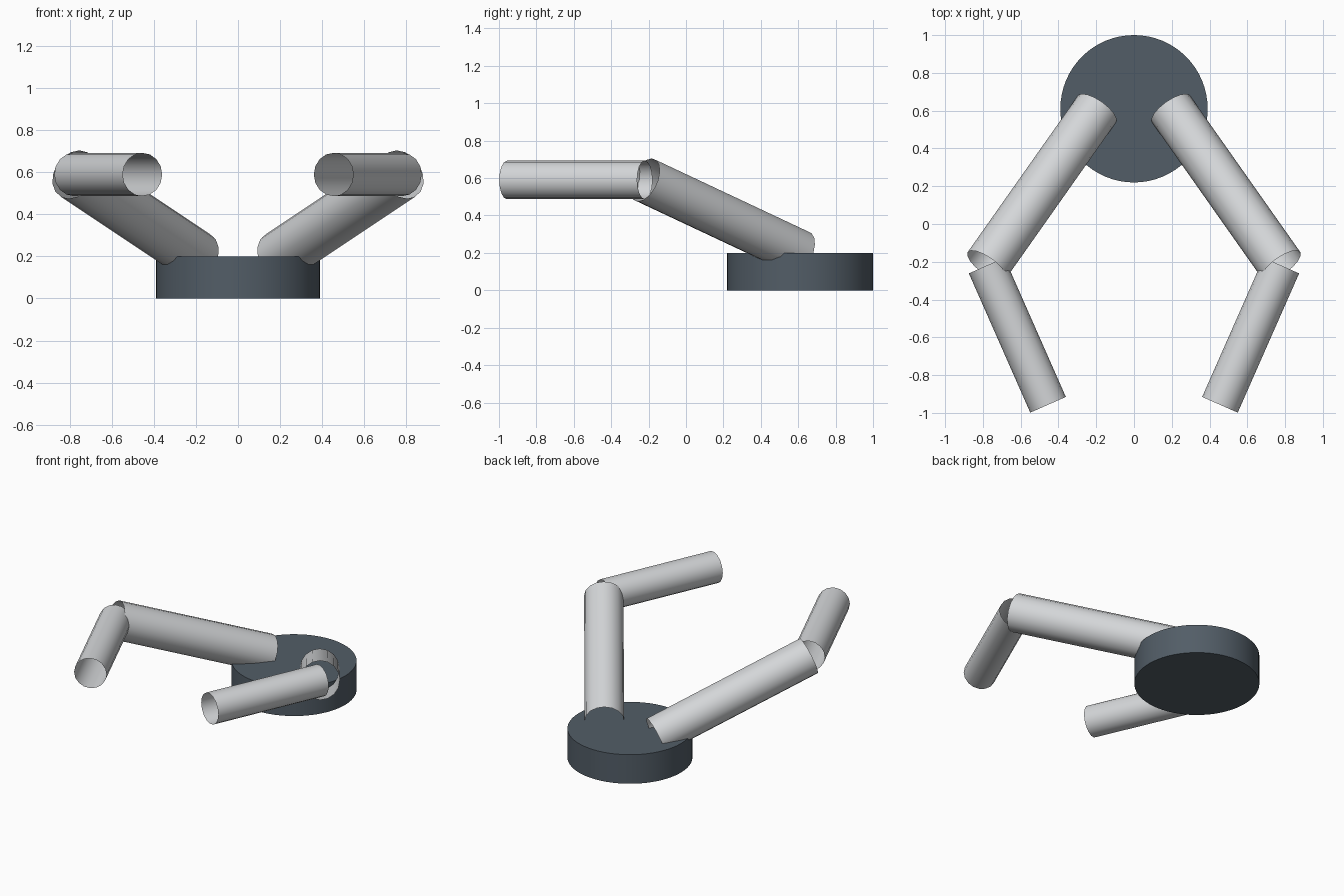
import bpy
from math import radians
from mathutils import Vector

cube = bpy.data.objects.get("Cube")
if cube:
    bpy.data.objects.remove(cube, do_unlink=True)


def make_material(name, color):
    mat = bpy.data.materials.new(name)
    mat.use_nodes = True
    mat.diffuse_color = (*color, 1)
    mat.node_tree.nodes["Principled BSDF"].inputs["Base Color"].default_value = (*color, 1)
    return mat


slate = make_material("dark slate", (0.085, 0.11, 0.135))
silver = make_material("light silver", (0.66, 0.675, 0.69))


def cylinder(name, start, end, radius, sides, mat, cap):
    """Smooth cylinder running between two points, open or capped."""
    start, end = Vector(start), Vector(end)
    axis = end - start
    bpy.ops.mesh.primitive_cylinder_add(
        vertices=sides, radius=radius, depth=axis.length, end_fill_type=cap,
        location=(start + end) / 2,
        rotation=axis.to_track_quat('Z', 'Y').to_euler())
    obj = bpy.context.object
    obj.name = name
    obj.data.materials.append(mat)
    bpy.ops.object.shade_smooth_by_angle(angle=radians(35))
    return obj


# Round base
cylinder("base", (0, 0.61, 0), (0, 0.61, 0.2), 0.39, 64, slate, 'NGON')

# Two bent arms made of open tubes
for side, s in (("left", 1), ("right", -1)):
    shoulder = (s * 0.195, 0.61, 0.2)
    elbow = (s * 0.78, -0.22, 0.59)
    tip = (s * 0.455, -0.957, 0.59)
    cylinder(side + "_upper_arm", shoulder, elbow, 0.123, 16, silver, 'NOTHING')
    cylinder(side + "_forearm", elbow, tip, 0.103, 16, silver, 'NOTHING')
